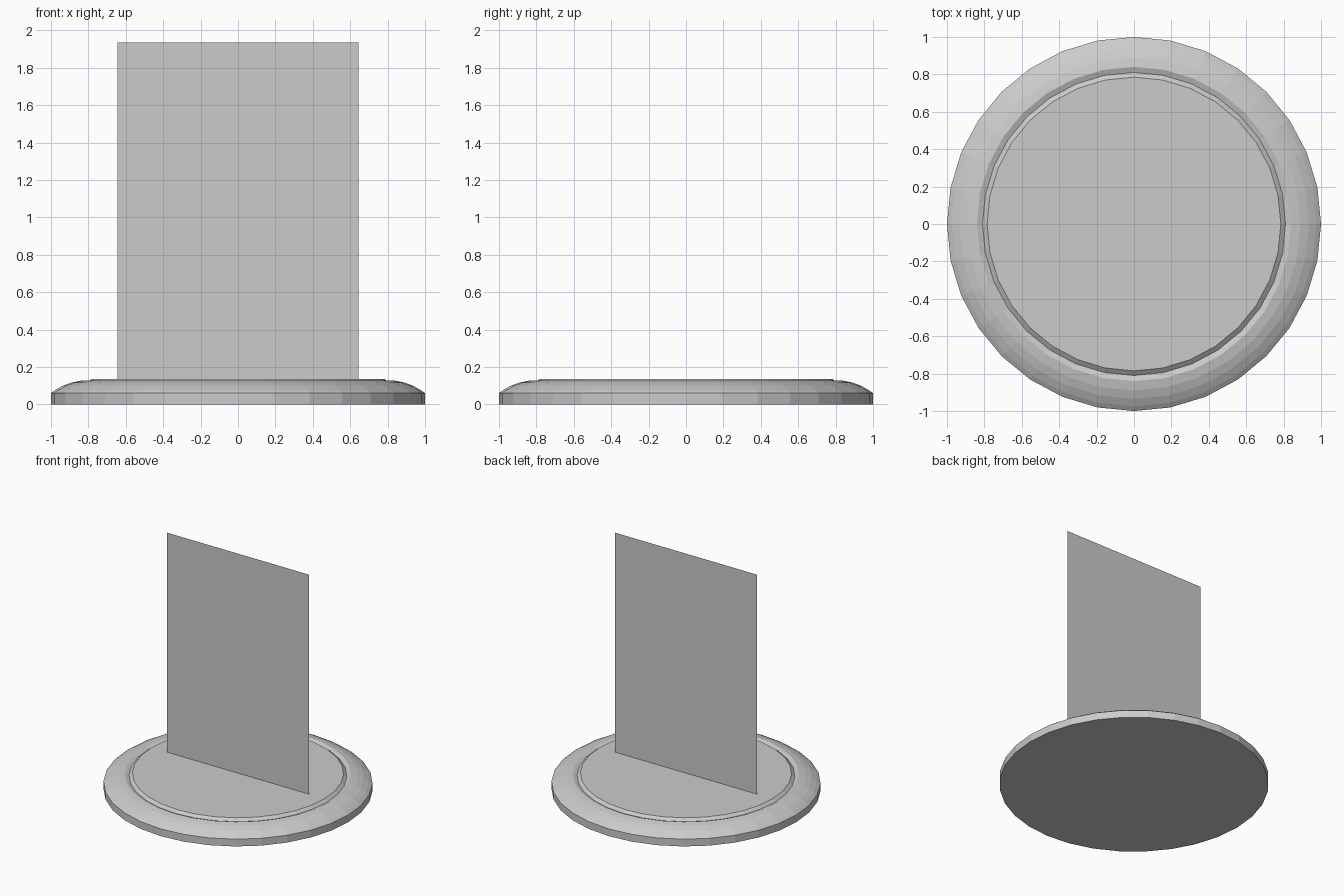
import bpy
import bmesh
import math

cube = bpy.data.objects.get("Cube")
if cube:
    bpy.data.objects.remove(cube, do_unlink=True)

SIDES = 32
BASE_TOP = 0.135

# One plain grey for the whole model
grey = bpy.data.materials.new("plain_grey")
grey.use_nodes = True
colour = (0.6, 0.6, 0.6, 1)
grey.diffuse_color = colour
grey.node_tree.nodes["Principled BSDF"].inputs["Base Color"].default_value = colour


def add_object(name, bm):
    mesh = bpy.data.meshes.new(name)
    bm.to_mesh(mesh)
    bm.free()
    mesh.materials.append(grey)
    obj = bpy.data.objects.new(name, mesh)
    bpy.context.collection.objects.link(obj)
    return obj


def ring(bm, radius, z):
    angles = [2 * math.pi * i / SIDES for i in range(SIDES)]
    return [bm.verts.new((radius * math.cos(a), radius * math.sin(a), z)) for a in angles]


# Round base: straight wall, rounded shoulder, V groove, flat top
profile = [(1, 0), (1, 0.06), (0.975, 0.078), (0.935, 0.1), (0.89, 0.117),
           (0.84, 0.127), (0.81, 0.115), (0.785, BASE_TOP)]
bm = bmesh.new()
rings = [ring(bm, r, z) for r, z in profile]
for low, high in zip(rings, rings[1:]):
    for i in range(SIDES):
        j = (i + 1) % SIDES
        bm.faces.new((low[i], low[j], high[j], high[i]))
bm.faces.new(rings[-1])
bm.faces.new(reversed(rings[0]))
add_object("round_base", bm)

# Upright panel: a single flat sheet
half_width, panel_top = 0.645, 1.935
bm = bmesh.new()
corners = [(-half_width, BASE_TOP), (half_width, BASE_TOP),
           (half_width, panel_top), (-half_width, panel_top)]
bm.faces.new([bm.verts.new((x, 0, z)) for x, z in corners])
add_object("upright_panel", bm)
